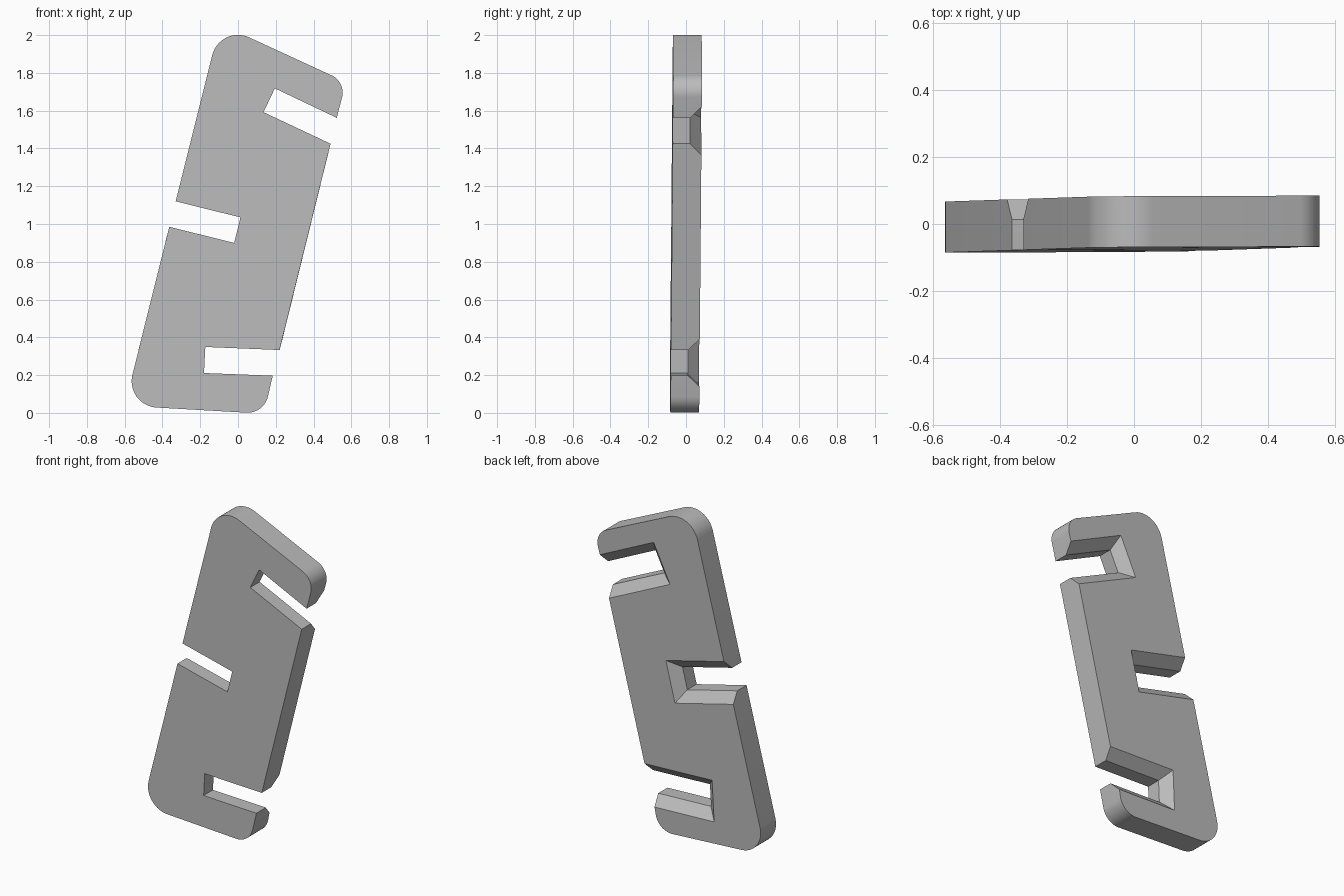
import bpy, bmesh, math
from mathutils import Vector

cube = bpy.data.objects.get("Cube")
if cube:
    bpy.data.objects.remove(cube, do_unlink=True)

FRONT, MID, BACK = -0.076, 0.016, 0.076   # depth of front face, chamfer start, back face
CHAMFER = 0.06
ARC_STEPS = 14

# Plate corners: position, rounding radius
TOP_LEFT = (Vector((-0.095, 2.059)), 0.14)
TOP_RIGHT = (Vector((0.571, 1.752)), 0.10)
BOTTOM_RIGHT = (Vector((0.136, -0.004)), 0.11)
BOTTOM_LEFT = (Vector((-0.6, 0.038)), 0.14)


def rounded(corner, before, after):
    """Arc that replaces a sharp corner."""
    (p, r) = corner
    a = (before[0] - p).normalized()
    b = (after[0] - p).normalized()
    half = a.angle(b) / 2
    centre = p + (a + b).normalized() * (r / math.sin(half))
    start = p + a * (r / math.tan(half)) - centre
    end = p + b * (r / math.tan(half)) - centre
    sweep = start.angle(end)
    points = []
    for i in range(ARC_STEPS + 1):
        t = i / ARC_STEPS
        d = (start * math.sin((1 - t) * sweep) + end * math.sin(t * sweep)) / math.sin(sweep)
        points.append(centre + d)
    return [(q, q) for q in points]


def slot(*coords):
    """Mouth, two inner corners, mouth: each with its widened place on the back."""
    m1, i1, i2, m2 = [Vector(c) for c in coords]
    side = (i1 - i2).normalized()
    depth = ((i1 - m1) + (i2 - m2)).normalized()
    edge = (m1 - m2).normalized()
    slide = edge * (CHAMFER / edge.dot(side))
    return [(m1, m1 + slide),
            (i1, i1 + (side + depth) * CHAMFER),
            (i2, i2 + (depth - side) * CHAMFER),
            (m2, m2 - slide)]


# Outline, clockwise from the top left corner
outline = rounded(TOP_LEFT, BOTTOM_LEFT, TOP_RIGHT)
outline += rounded(TOP_RIGHT, TOP_LEFT, BOTTOM_RIGHT)
outline += slot((0.523, 1.562), (0.195, 1.718), (0.135, 1.592), (0.49, 1.425))
outline += slot((0.22, 0.333), (-0.173, 0.349), (-0.18, 0.211), (0.184, 0.197))
outline += rounded(BOTTOM_RIGHT, TOP_RIGHT, BOTTOM_LEFT)
outline += rounded(BOTTOM_LEFT, BOTTOM_RIGHT, TOP_LEFT)
outline += reversed(slot((-0.33, 1.12), (0.013, 1.035), (-0.02, 0.9), (-0.364, 0.985)))

# Loft the outline through three depths; the plate leans very slightly
bm = bmesh.new()
rings = []
for y, widened in ((FRONT, 0), (MID, 0), (BACK, 1)):
    rings.append([bm.verts.new((p[widened].x,
                                y + 0.006 * p[widened].x + 0.007 * (p[widened].y - 1),
                                p[widened].y)) for p in outline])
count = len(outline)
for near, far in zip(rings, rings[1:]):
    for i in range(count):
        j = (i + 1) % count
        bm.faces.new((near[i], near[j], far[j], far[i]))
bm.faces.new(rings[0])
bm.faces.new(rings[-1])
bmesh.ops.recalc_face_normals(bm, faces=bm.faces)

mesh = bpy.data.meshes.new("slotted_plate")
bm.to_mesh(mesh)
bm.free()
plate = bpy.data.objects.new("slotted_plate", mesh)
bpy.context.collection.objects.link(plate)

# Plain grey
grey = bpy.data.materials.new("plain_grey")
grey.use_nodes = True
colour = (0.5, 0.5, 0.5, 1)
grey.diffuse_color = colour
grey.node_tree.nodes["Principled BSDF"].inputs["Base Color"].default_value = colour
mesh.materials.append(grey)

# Smooth the rounded corners, keep the edges crisp
bpy.ops.object.select_all(action="DESELECT")
plate.select_set(True)
bpy.context.view_layer.objects.active = plate
bpy.ops.object.shade_smooth_by_angle(angle=math.radians(25))
